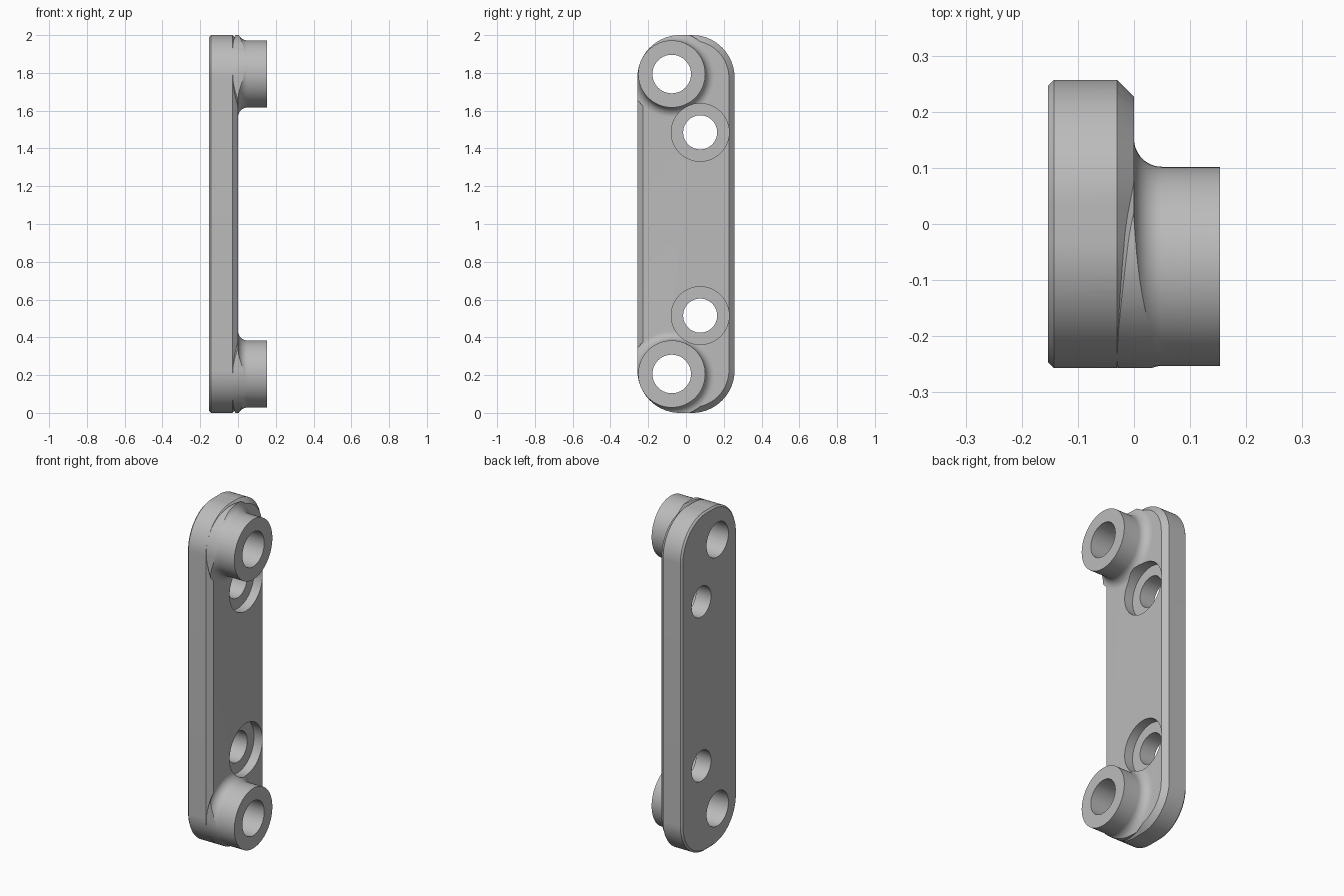
import bpy, bmesh, math

if "Cube" in bpy.data.objects:
    bpy.data.objects.remove(bpy.data.objects["Cube"])

grey = bpy.data.materials.new("light_grey")
grey.use_nodes = True
grey.diffuse_color = (0.5, 0.5, 0.5, 1)
grey.node_tree.nodes["Principled BSDF"].inputs["Base Color"].default_value = (0.5, 0.5, 0.5, 1)

HALF_Y, CORNER = 0.257, 0.225      # plate half width and corner radius
FACE, BACK, TIP = 0.0, -0.153, 0.153


def circle(y, z, r, n=96):
    return [(y + r * math.cos(2 * math.pi * i / n), z + r * math.sin(2 * math.pi * i / n)) for i in range(n)]


def outline(inset, n=32):
    """Rounded plate outline, pulled in by the inset."""
    pts = []
    for k, (sy, sz) in enumerate([(1, 1), (-1, 1), (-1, -1), (1, -1)]):
        for i in range(n + 1):
            a = math.pi / 2 * (k + i / n)
            pts.append((sy * (HALF_Y - CORNER) + (CORNER - inset) * math.cos(a),
                        1 + sz * (1 - CORNER) + (CORNER - inset) * math.sin(a)))
    return pts


def loft(name, rings):
    """Closed solid through rings given as (x, outline points)."""
    bm = bmesh.new()
    loops = [[bm.verts.new((x, y, z)) for y, z in pts] for x, pts in rings]
    for a, b in zip(loops, loops[1:]):
        for i in range(len(a)):
            j = (i + 1) % len(a)
            bm.faces.new((a[i], a[j], b[j], b[i]))
    bm.faces.new(loops[0][::-1])
    bm.faces.new(loops[-1])
    bmesh.ops.recalc_face_normals(bm, faces=bm.faces)
    mesh = bpy.data.meshes.new(name)
    bm.to_mesh(mesh)
    bm.free()
    mesh.materials.append(grey)
    obj = bpy.data.objects.new(name, mesh)
    bpy.context.collection.objects.link(obj)
    return obj


def combine(target, tool, operation):
    """Apply a boolean and discard the tool."""
    mod = target.modifiers.new("combine", "BOOLEAN")
    mod.operation, mod.solver, mod.object = operation, "EXACT", tool
    bpy.context.view_layer.objects.active = target
    bpy.ops.object.modifier_apply(modifier=mod.name)
    bpy.data.objects.remove(tool)


# Plate core with a bevelled front edge, oversized at the sides until trimmed
plate = loft("mounting_plate", [(BACK - 0.05, outline(-0.02)), (-0.05, outline(-0.02)), (FACE, outline(0.03))])

# Bosses with a filleted foot
BOSS_Y, BOSS_R, FILLET = -0.0755, 0.1775, 0.05
boss_profile = [(-0.1, BOSS_R), (-0.03, BOSS_R)]
for i in range(13):
    a = math.pi / 2 * i / 12
    boss_profile.append((FILLET * (1 - math.cos(a)), BOSS_R + FILLET * (1 - math.sin(a))))
boss_profile.append((TIP, BOSS_R))
for side in (-1, 1):
    z = 1 + side * 0.794
    boss = loft("boss", [(x, circle(BOSS_Y, z, r)) for x, r in boss_profile])
    combine(plate, boss, "UNION")

# Trim everything to the plate outline, with a small rear bevel
envelope = loft("envelope", [(BACK, outline(0.01)), (BACK + 0.01, outline(0)), (0.3, outline(0))])
combine(plate, envelope, "INTERSECT")

# Boss bores and counterbored screw holes
for side in (-1, 1):
    for y, offset, r, start in ((BOSS_Y, 0.794, 0.102, -0.3), (0.075, 0.485, 0.09, -0.3), (0.075, 0.485, 0.153, -0.055)):
        ring = circle(y, 1 + side * offset, r)
        combine(plate, loft("drill", [(start, ring), (0.3, ring)]), "DIFFERENCE")

# Smooth curved walls, crisp edges
bpy.ops.object.select_all(action="DESELECT")
plate.select_set(True)
bpy.context.view_layer.objects.active = plate
bpy.ops.object.shade_smooth_by_angle(angle=math.radians(25))
